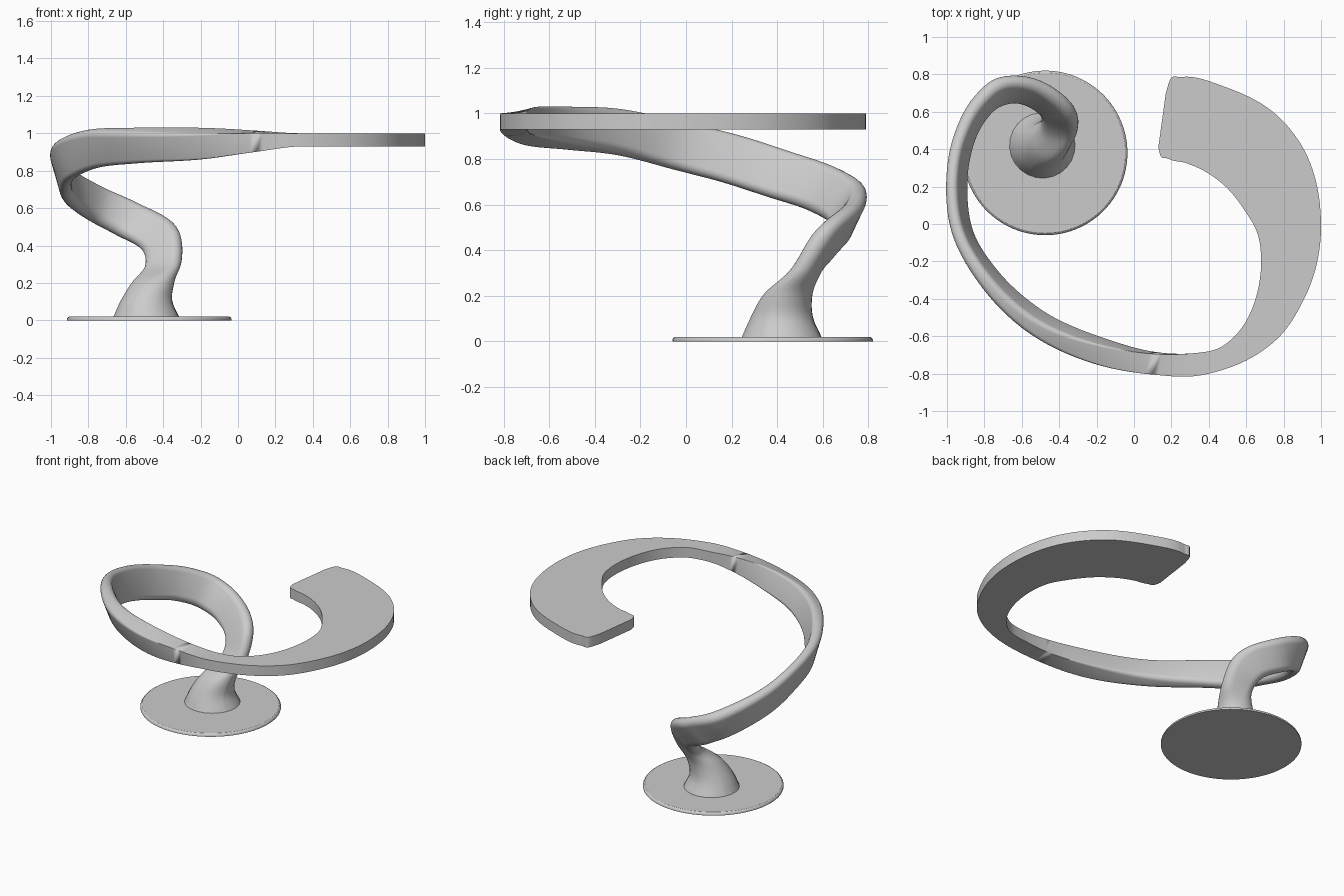
import bpy, bmesh, math
from mathutils import Vector

if "Cube" in bpy.data.objects:
    bpy.data.objects.remove(bpy.data.objects["Cube"])

# Ribbon keys: outer x,y, inner x,y, mid z, height, pitch, tilt, edge roundness
RIBBON = [
    (-.41, .58, -.57, .26, .01, .36, 90, 0, 1),
    (-.43, .545, -.55, .295, .10, .28, 90, 0, 1),
    (-.41, .54, -.50, .35, .20, .23, 90, 0, 1),
    (-.385, .575, -.415, .465, .30, .20, 83, 0, 1),
    (-.395, .65, -.425, .555, .42, .22, 60, 10, 1),
    (-.60, .757, -.60, .673, .545, .22, 38, 24, 1),
    (-.755, .735, -.715, .66, .61, .225, 32, 25, 1),
    (-.86, .635, -.805, .575, .665, .225, 28, 24, 1),
    (-.955, .415, -.89, .39, .735, .225, 25, 20, .95),
    (-.98, .20, -.915, .20, .80, .225, 20, 17, .95),
    (-.95, -.05, -.885, -.03, .86, .22, 14, 16, .9),
    (-.815, -.30, -.755, -.25, .915, .21, 8, 17, .85),
    (-.57, -.55, -.51, -.475, .935, .185, 3, 22, .6),
    (-.20, -.735, -.15, -.63, .945, .145, 1, 17, .2),
    (.10, -.80, .12, -.69, .957, .10, 0, 6, 0),
]
# Flat crescent keys: outer x,y, inner x,y
CRESCENT = [
    (.35, -.81, .33, -.69), (.60, -.73, .47, -.655), (.78, -.60, .58, -.55),
    (.90, -.42, .65, -.40), (.98, -.20, .68, -.20), (1.0, .0, .66, -.05),
    (.977, .21, .60, .06), (.89, .43, .50, .19), (.73, .61, .39, .275),
    (.50, .728, .28, .325), (.25, .785, .18, .35), (.19, .765, .14, .37),
    (.17, .70, .13, .41),
]
FLAT = (.965, .07, 0, 0, 0)
keys = RIBBON + [k + FLAT for k in CRESCENT]


def spline(keys, steps):
    """Chord-length cubic interpolation through the keys."""
    mid = [Vector(((k[0] + k[2]) / 2, (k[1] + k[3]) / 2, k[4])) for k in keys]
    n = len(keys)
    d = [(mid[i + 1] - mid[i]).length for i in range(n - 1)]
    slope = [[(b - a) / d[i] for a, b in zip(keys[i], keys[i + 1])] for i in range(n - 1)]
    tan = [slope[0]]
    for i in range(1, n - 1):
        w = d[i - 1] + d[i]
        tan.append([(p * d[i] + q * d[i - 1]) / w for p, q in zip(slope[i - 1], slope[i])])
    tan.append(list(slope[-1]))
    for i in range(len(RIBBON), n):      # crescent stays flat and crisp
        tan[i][4:] = [0] * 5
    out = []
    for i in range(n - 1):
        for s in range(steps):
            t = s / steps
            a, b = 2*t**3 - 3*t**2 + 1, -2*t**3 + 3*t**2
            c, e = (t**3 - 2*t**2 + t) * d[i], (t**3 - t**2) * d[i]
            k = [a*p + b*q + c*u + e*v for p, q, u, v in
                 zip(keys[i], keys[i + 1], tan[i], tan[i + 1])]
            if i >= len(RIBBON) - 1:
                k[8] = 0
            out.append(k)
    return out + [list(keys[-1])]


def section(k, seg=6):
    """Rounded rectangle placed across the ribbon."""
    ox, oy, ix, iy, z, h, pitch, tilt, rnd = k
    wide = Vector((ox - ix, oy - iy, 0))
    w = wide.length
    W = wide.normalized()
    up = Vector((0, 0, 1))
    p, t = math.radians(pitch), math.radians(tilt)
    H = up * math.cos(p) - up.cross(W) * math.sin(p)
    W, H = W * math.cos(t) - H * math.sin(t), H * math.cos(t) + W * math.sin(t)
    c = Vector(((ox + ix) / 2, (oy + iy) / 2, z))
    r = max(0, min(1, rnd)) * min(w, h) / 2 * .999
    pts = []
    for q, (sx, sy) in enumerate(((1, 1), (-1, 1), (-1, -1), (1, -1))):
        for s in range(seg + 1):
            a = math.pi / 2 * (q + s / seg)
            pts.append(c + W * (sx * (w / 2 - r) + r * math.cos(a))
                       + H * (sy * (h / 2 - r) + r * math.sin(a)))
    return pts


def finish(bm, name, angle):
    bmesh.ops.recalc_face_normals(bm, faces=bm.faces)
    me = bpy.data.meshes.new(name)
    bm.to_mesh(me)
    bm.free()
    ob = bpy.data.objects.new(name, me)
    bpy.context.collection.objects.link(ob)
    bpy.ops.object.select_all(action='DESELECT')
    ob.select_set(True)
    bpy.context.view_layer.objects.active = ob
    bpy.ops.object.shade_smooth_by_angle(angle=math.radians(angle))
    return ob


def loft(bm, rings):
    """Skin a list of vertex rings and cap both ends."""
    for a, b in zip(rings, rings[1:]):
        for i in range(len(a)):
            j = (i + 1) % len(a)
            bm.faces.new((a[i], a[j], b[j], b[i]))
    bm.faces.new(rings[0])
    bm.faces.new(rings[-1])


# Spiral stem flowing into the flat crescent top
bm = bmesh.new()
loft(bm, [[bm.verts.new(p) for p in section(k)] for k in spline(keys, 8)])
bmesh.ops.remove_doubles(bm, verts=bm.verts, dist=1e-4)
finish(bm, "spiral_top", 35)

# Round floor plate with a softened upper rim
bm = bmesh.new()
N = 96
profile = [(.44, 0), (.44, .008), (.436, .015), (.428, .02)]
loft(bm, [[bm.verts.new((-.475 + r * math.cos(2 * math.pi * i / N),
                         .38 + r * math.sin(2 * math.pi * i / N), z))
           for i in range(N)] for r, z in profile])
finish(bm, "base_plate", 30)
